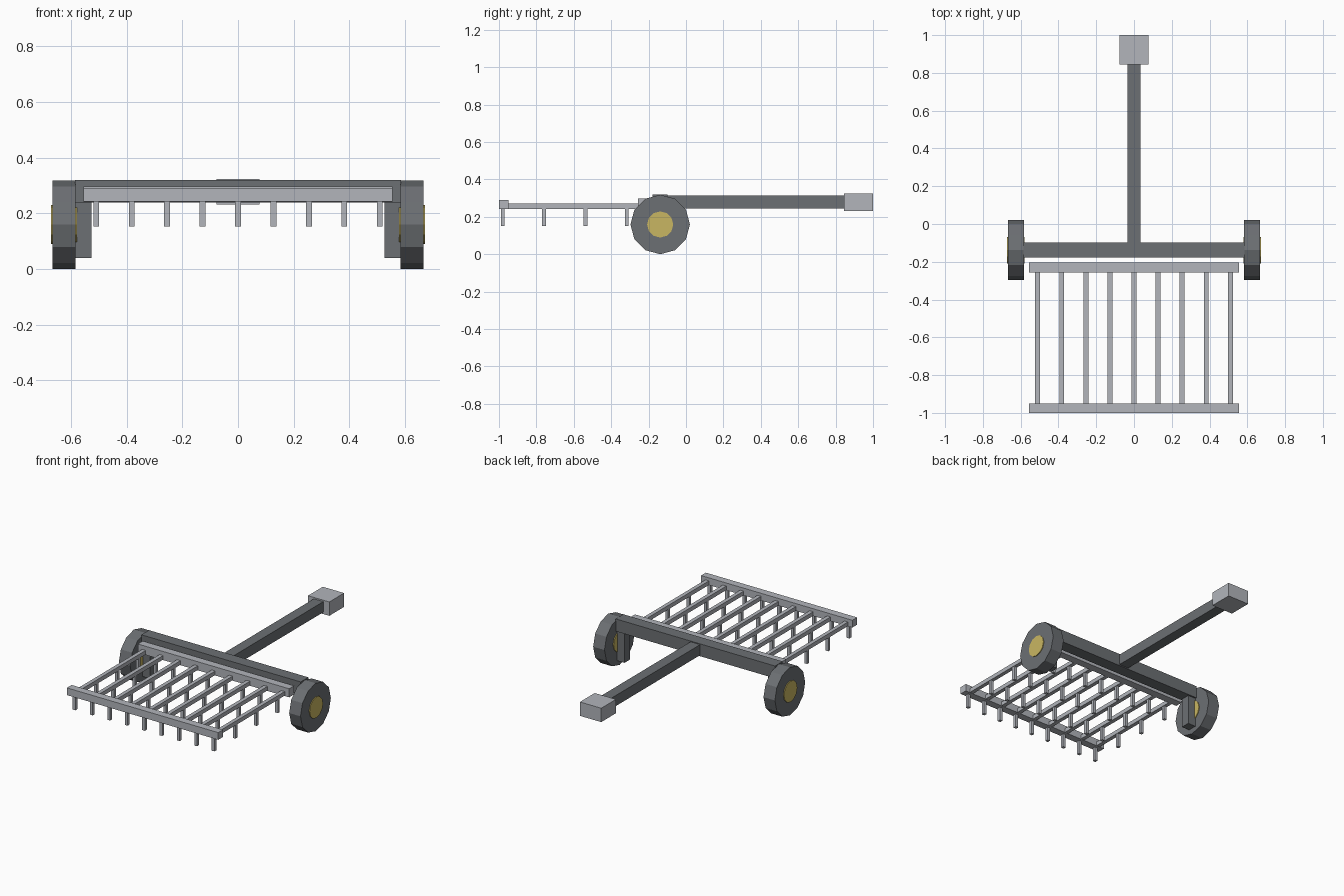
import bpy, bmesh, math
from mathutils import Matrix, Vector

if "Cube" in bpy.data.objects:
    bpy.data.objects.remove(bpy.data.objects["Cube"])


def material(name, rgb):
    m = bpy.data.materials.new(name)
    m.diffuse_color = (*rgb, 1)
    m.use_nodes = True
    m.node_tree.nodes["Principled BSDF"].inputs["Base Color"].default_value = m.diffuse_color
    return m


DARK = material("dark_grey", (0.150, 0.160, 0.172))
LIGHT = material("light_grey", (0.445, 0.462, 0.497))
GOLD = material("hub_gold", (0.584, 0.468, 0.122))


def finish(name, bm, mat):
    mesh = bpy.data.meshes.new(name)
    bmesh.ops.recalc_face_normals(bm, faces=bm.faces)
    bm.to_mesh(mesh)
    bm.free()
    mesh.materials.append(mat)
    obj = bpy.data.objects.new(name, mesh)
    bpy.context.collection.objects.link(obj)


def add_box(bm, x, y, z):
    """Box given by its (low, high) extents on each axis."""
    size = Matrix.Diagonal((x[1] - x[0], y[1] - y[0], z[1] - z[0], 1))
    centre = Vector((sum(x) / 2, sum(y) / 2, sum(z) / 2))
    bmesh.ops.create_cube(bm, size=1, matrix=Matrix.Translation(centre) @ size)


def box(name, x, y, z, mat):
    bm = bmesh.new()
    add_box(bm, x, y, z)
    finish(name, bm, mat)


def disc(name, x, y, z, radius, width, sides, mat):
    """Cylinder along x with one vertex pointing straight down."""
    bm = bmesh.new()
    bmesh.ops.create_cone(bm, cap_ends=True, segments=sides, radius1=radius,
                          radius2=radius, depth=width,
                          matrix=Matrix.Translation((x, y, z)) @ Matrix.Rotation(math.pi / 2, 4, 'Y'))
    finish(name, bm, mat)


# Axle beam, drawbar and hitch block
AXLE_Y = -0.138
box("axle_beam", (-0.585, 0.585), (AXLE_Y - 0.04, AXLE_Y + 0.04), (0.238, 0.32), DARK)
box("drawbar", (-0.035, 0.035), (AXLE_Y, 0.85), (0.245, 0.315), DARK)
box("hitch_block", (-0.078, 0.078), (0.845, 1.0), (0.232, 0.324), LIGHT)

# Wheels, hubs and the legs that carry them
for side, s in (("left", -1), ("right", 1)):
    disc(side + "_wheel", s * 0.625, AXLE_Y, 0.159, 0.159, 0.083, 12, DARK)
    disc(side + "_hub", s * 0.625, AXLE_Y, 0.159, 0.07, 0.093, 12, GOLD)
    box(side + "_leg", sorted((s * 0.527, s * 0.587)),
        (AXLE_Y - 0.03, AXLE_Y + 0.03), (0.04, 0.26), DARK)

# Rake cross bars
box("front_rake_bar", (-0.555, 0.555), (-1.0, -0.95), (0.242, 0.29), LIGHT)
box("rear_rake_bar", (-0.555, 0.555), (-0.257, -0.205), (0.24, 0.297), LIGHT)

# Nine long rods, each with four hanging tines
rods, tines = bmesh.new(), bmesh.new()
for i in range(9):
    x = -0.51 + 0.1275 * i
    add_box(rods, (x - 0.013, x + 0.013), (-0.96, -0.25), (0.243, 0.27))
    for j in range(4):
        y = -0.98 + 0.2213 * j
        add_box(tines, (x - 0.01, x + 0.01), (y - 0.01, y + 0.01), (0.152, 0.25))
finish("rake_rods", rods, LIGHT)
finish("rake_tines", tines, LIGHT)
